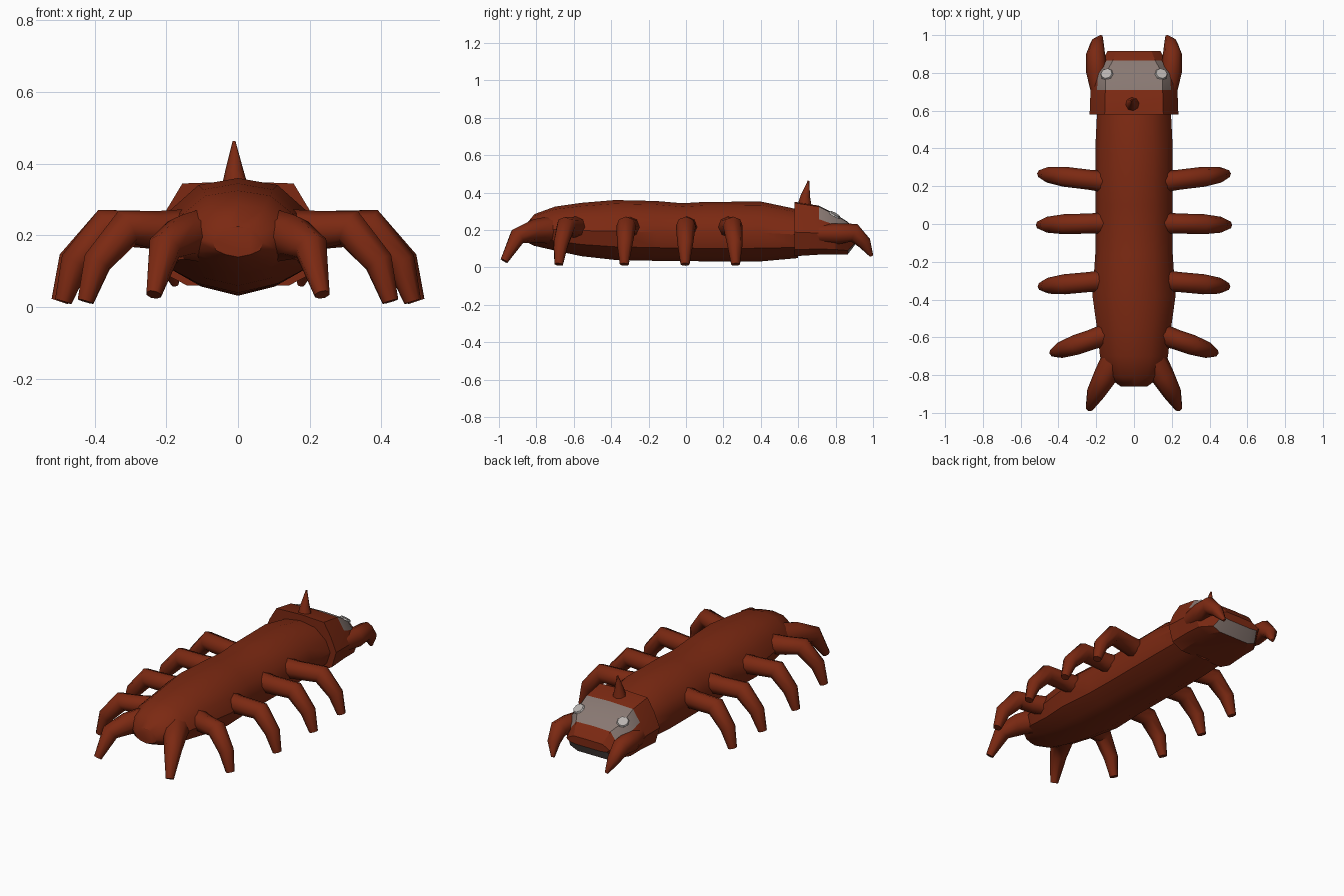
import bpy, bmesh, math
from mathutils import Vector, Matrix

if "Cube" in bpy.data.objects:
    bpy.data.objects.remove(bpy.data.objects["Cube"])


def material(name, rgb):
    m = bpy.data.materials.new(name)
    m.diffuse_color = (*rgb, 1)
    m.use_nodes = True
    m.node_tree.nodes["Principled BSDF"].inputs["Base Color"].default_value = m.diffuse_color
    return m


RED = material("rust red shell", (0.2, 0.022, 0.006))
GREY = material("warm grey face", (0.25, 0.19, 0.17))
PALE = material("pale grey eye", (0.48, 0.45, 0.43))


def finish(name, bm, mats, angle=38):
    bmesh.ops.recalc_face_normals(bm, faces=bm.faces)
    me = bpy.data.meshes.new(name)
    bm.to_mesh(me)
    bm.free()
    for m in mats:
        me.materials.append(m)
    for p in me.polygons:
        p.use_smooth = True
    me.set_sharp_from_angle(angle=math.radians(angle))
    ob = bpy.data.objects.new(name, me)
    bpy.context.collection.objects.link(ob)
    return ob


def loft(rings):
    bm = bmesh.new()
    vs = [[bm.verts.new(p) for p in r] for r in rings]
    n = len(vs[0])
    for a, b in zip(vs, vs[1:]):
        for i in range(n):
            j = (i + 1) % n
            bm.faces.new((a[i], a[j], b[j], b[i]))
    bm.faces.new(vs[0])
    bm.faces.new(vs[-1])
    bm.normal_update()
    return bm


def section(y, hw, z0, z1, half):
    """Symmetric closed cross-section from half-profile fractions."""
    right = [(hw * fx, y, z0 + (z1 - z0) * fz) for fx, fz in half]
    return right + [(-x, yy, z) for x, yy, z in right[-2:0:-1]]


def tube(name, path, radii, sides=8):
    """Tapered limb following a bent path."""
    pts = [Vector(p) for p in path]
    d = pts[-1] - pts[0]
    side = Vector((d.y, -d.x, 0)).normalized()
    rings = []
    for i, (p, r) in enumerate(zip(pts, radii)):
        t = (pts[min(i + 1, len(pts) - 1)] - pts[max(i - 1, 0)]).normalized()
        u = (side - t * side.dot(t)).normalized()
        v = u.cross(t)
        rings.append([p + r * (math.cos(a) * u + math.sin(a) * v)
                      for a in (2 * math.pi * k / sides for k in range(sides))])
    return finish(name, loft(rings), [RED], 50)


# Long domed body: y, half width, bottom, top
BODY = [(-0.86, 0.07, 0.14, 0.225), (-0.81, 0.14, 0.115, 0.285),
        (-0.70, 0.18, 0.09, 0.325), (-0.56, 0.195, 0.06, 0.345),
        (-0.38, 0.22, 0.04, 0.36), (-0.16, 0.205, 0.035, 0.355),
        (-0.02, 0.205, 0.035, 0.343), (0.10, 0.205, 0.032, 0.35),
        (0.40, 0.205, 0.032, 0.352), (0.60, 0.195, 0.05, 0.31)]
DOME = [(0, 1), (0.5, 0.94), (0.86, 0.72), (1, 0.48), (0.88, 0.22), (0.5, 0.08), (0, 0)]
finish("body", loft([section(*b, DOME) for b in BODY]), [RED])

# Boxy head, grey face above and grey mouth below
HEAD = [(0.58, 0.235, 0.06, 0.345), (0.71, 0.23, 0.068, 0.325),
        (0.80, 0.225, 0.07, 0.28), (0.865, 0.17, 0.07, 0.24),
        (0.915, 0.14, 0.135, 0.18)]
BOX = [(0, 1.02), (0.66, 1), (0.85, 0.74), (1, 0.45), (0.88, 0.12), (0.6, 0), (0, 0)]
bm = loft([section(*h, BOX) for h in HEAD])
for f in bm.faces:
    c = f.calc_center_median()
    upper = 0.72 < c.y < 0.865 and c.z > 0.215
    lower = 0.87 < c.y < 0.91 and c.z < 0.13
    f.material_index = 1 if upper or lower else 0
finish("head", bm, [RED, GREY], 25)

# Horn on the head, leaning back
tube("horn", [(-0.008, 0.632, 0.31), (-0.01, 0.638, 0.38), (-0.011, 0.655, 0.463)],
     [0.044, 0.026, 0.004])

# Leg pairs: base y, tip y, knee x, tip x
LEGS = [(0.225, 0.265, 0.37, 0.49), (0.005, -0.005, 0.37, 0.497),
        (-0.30, -0.33, 0.37, 0.487), (-0.59, -0.68, 0.31, 0.425)]
for s, label in ((1, "right"), (-1, "left")):
    for n, (y0, y1, xk, xt) in enumerate(LEGS, 1):
        def pt(x, z):
            return (s * x, y0 + (y1 - y0) * (x - 0.16) / (xt - 0.16), z)
        tube(f"{label}_leg_{n}",
             [pt(0.12, 0.215), pt(0.23, 0.215), pt(xk, 0.222),
              pt(xk + (xt - xk) * 0.72, 0.125), pt(xt, 0.016)],
             [0.06, 0.053, 0.053, 0.042, 0.024])

    # Splayed tail legs
    tube(f"{label}_tail_leg",
         [(s * 0.10, -0.72, 0.2), (s * 0.155, -0.81, 0.195), (s * 0.205, -0.9, 0.165),
          (s * 0.235, -0.972, 0.035)],
         [0.075, 0.062, 0.048, 0.022])

    # Curved jaws
    tube(f"{label}_jaw",
         [(s * 0.18, 0.71, 0.18), (s * 0.198, 0.81, 0.18), (s * 0.203, 0.90, 0.185),
          (s * 0.195, 0.955, 0.13), (s * 0.175, 0.992, 0.062)],
         [0.05, 0.056, 0.05, 0.036, 0.01])

    # Small eye plates on the grey face
    bm = bmesh.new()
    bmesh.ops.create_cone(bm, cap_ends=True, segments=8, radius1=0.035, radius2=0.03,
                          depth=0.009,
                          matrix=Matrix.Translation((s * 0.145, 0.795, 0.282))
                          @ Matrix.Rotation(s * 0.25, 4, 'Y')
                          @ Matrix.Rotation(-0.5, 4, 'X'))
    finish(f"{label}_eye", bm, [PALE])
